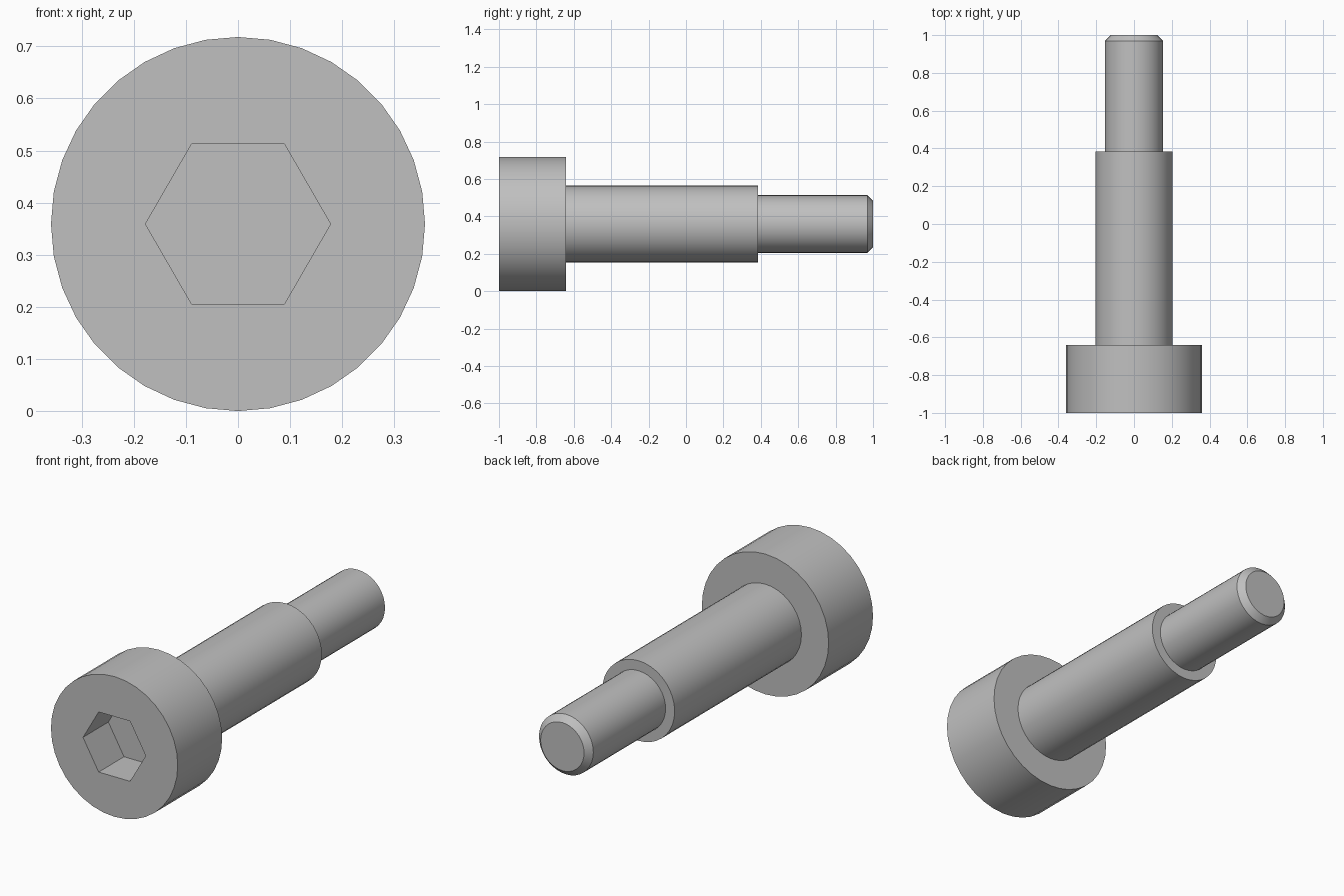
import bpy, bmesh, math

if "Cube" in bpy.data.objects:
    bpy.data.objects.remove(bpy.data.objects["Cube"], do_unlink=True)

U = 2 / 39          # one design unit; the bolt is 39 units long
AXIS_Z = 7 * U      # height of the bolt axis (head radius)


def lathe(name, profile, sides):
    """Closed solid along y from (distance from front, radius) pairs in units."""
    bm = bmesh.new()
    rings = []
    for dist, radius in profile:
        ring = []
        for i in range(sides):
            a = math.tau * i / sides
            ring.append(bm.verts.new((radius * U * math.cos(a), dist * U - 1,
                                      AXIS_Z + radius * U * math.sin(a))))
        rings.append(ring)
    for a, b in zip(rings, rings[1:]):
        for i in range(sides):
            j = (i + 1) % sides
            bm.faces.new((a[i], a[j], b[j], b[i]))
    bm.faces.new(rings[0])
    bm.faces.new(rings[-1])
    bmesh.ops.recalc_face_normals(bm, faces=bm.faces[:])
    mesh = bpy.data.meshes.new(name)
    bm.to_mesh(mesh)
    bm.free()
    obj = bpy.data.objects.new(name, mesh)
    bpy.context.collection.objects.link(obj)
    return obj


# Steel material
steel = bpy.data.materials.new("grey steel")
steel.use_nodes = True
colour = (0.527, 0.527, 0.527, 1)
steel.diffuse_color = colour
bsdf = next(n for n in steel.node_tree.nodes if n.type == "BSDF_PRINCIPLED")
bsdf.inputs["Base Color"].default_value = colour

# Head, shoulder, thinner end and its chamfer in one stepped profile
bolt = lathe("shoulder_bolt", [(0, 7), (7, 7), (7, 4), (27, 4), (27, 3),
                               (38.4, 3), (39, 2.4)], 36)
bolt.data.materials.append(steel)

# Hexagonal socket, six units across the flats
cutter = lathe("socket_cutter", [(-1, 2 * math.sqrt(3)), (4, 2 * math.sqrt(3))], 6)
cutter.data.materials.append(steel)
cutter.hide_render = True
cut = bolt.modifiers.new("hex socket", "BOOLEAN")
cut.operation = "DIFFERENCE"
cut.solver = "EXACT"
cut.object = cutter

bpy.ops.object.select_all(action="DESELECT")
bolt.select_set(True)
bpy.context.view_layer.objects.active = bolt
bpy.ops.object.modifier_apply(modifier=cut.name)
bpy.data.objects.remove(cutter, do_unlink=True)

# Smooth round walls, crisp steps and socket
bpy.ops.object.shade_smooth_by_angle(angle=math.radians(30))
